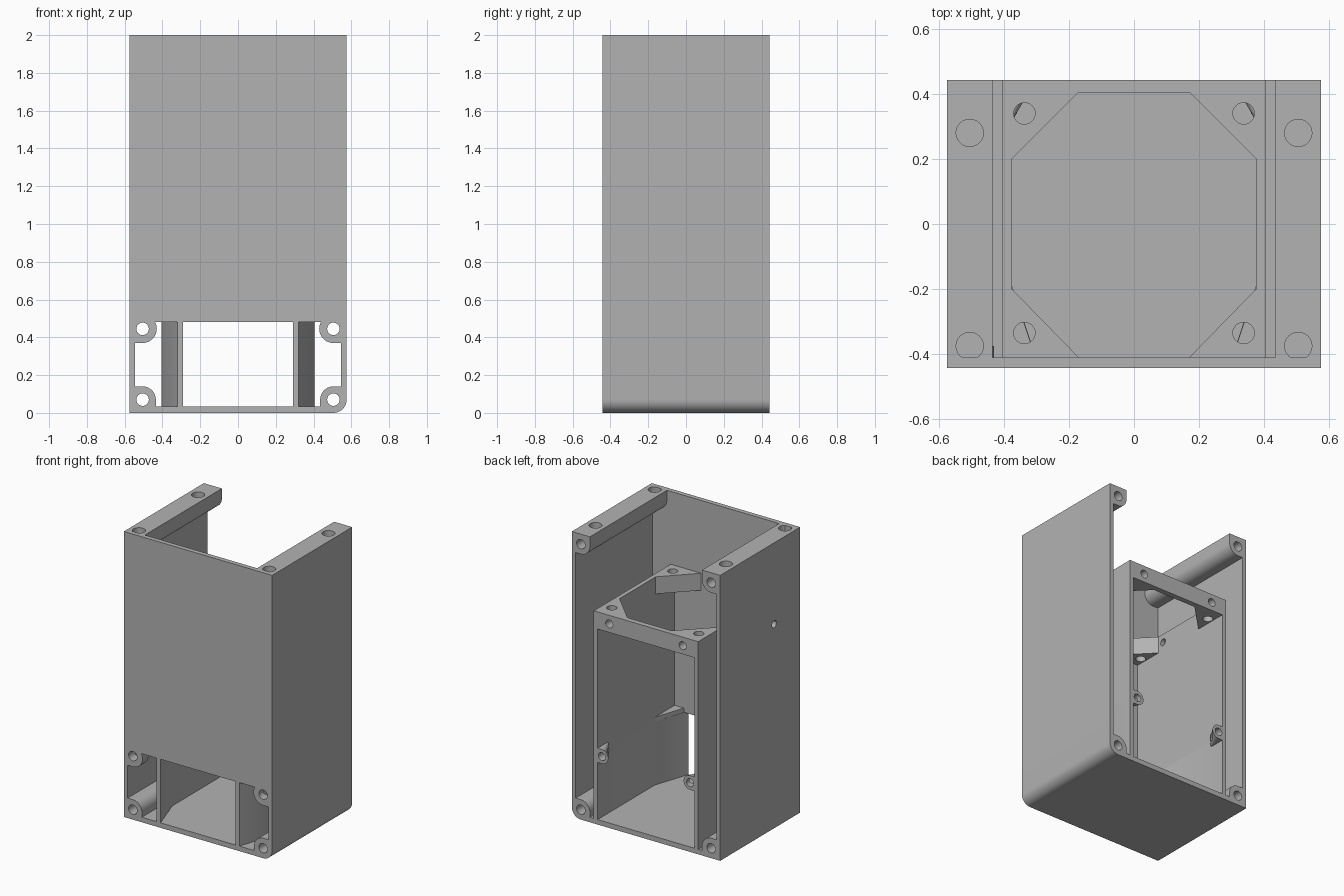
import bpy, bmesh, math
from mathutils import Matrix, Vector

old = bpy.data.objects.get("Cube")
if old:
    bpy.data.objects.remove(old, do_unlink=True)

# One plain grey plastic
grey = bpy.data.materials.new("grey_plastic")
grey.use_nodes = True
grey.diffuse_color = (0.45, 0.45, 0.45, 1)
grey.node_tree.nodes["Principled BSDF"].inputs["Base Color"].default_value = (0.45, 0.45, 0.45, 1)

W, D, H = 0.575, 0.443, 2.0      # half width, half depth, height
IN_X, FRONT, FLOOR = 0.545, -0.41, 0.035
SILL = 0.48                      # top of the front window
BOX_IN, BOX_OUT, BOX_TOP, BAR = 0.375, 0.405, 1.49, 1.37
SCREW_X, R = 0.505, 0.07


def add(name, bm):
    bmesh.ops.recalc_face_normals(bm, faces=bm.faces)
    mesh = bpy.data.meshes.new(name)
    bm.to_mesh(mesh)
    bm.free()
    mesh.materials.append(grey)
    obj = bpy.data.objects.new(name, mesh)
    bpy.context.collection.objects.link(obj)
    return obj


def prism(name, pts, axis, lo, hi, far=None):
    """Extrude a profile along y (x,z points) or z (x,y points); far remaps the end."""
    put = (lambda p, t: (p[0], t, p[1])) if axis == "y" else (lambda p, t: (p[0], p[1], t))
    bm = bmesh.new()
    a = [bm.verts.new(put(p, lo)) for p in pts]
    b = [bm.verts.new(put(far(p) if far else p, hi)) for p in pts]
    bm.faces.new(a)
    bm.faces.new(b[::-1])
    n = len(pts)
    for i in range(n):
        bm.faces.new((a[i], a[(i + 1) % n], b[(i + 1) % n], b[i]))
    return add(name, bm)


def rect(x0, x1, z0, z1):
    return [(x0, z0), (x1, z0), (x1, z1), (x0, z1)]


def arc(cx, cz, r, start, end, n=10):
    angles = [math.radians(start + (end - start) * i / n) for i in range(n + 1)]
    return [(cx + r * math.cos(t), cz + r * math.sin(t)) for t in angles]


def flip(pts, s):
    return [(p[0] * s, p[1]) for p in pts]


def drill(obj, start, direction, radius, depth):
    """Cut a round hole that starts just outside the given point."""
    d = Vector(direction)
    centre = Vector(start) + d * (depth / 2 - 0.01)
    bm = bmesh.new()
    bmesh.ops.create_cone(bm, cap_ends=True, segments=24, radius1=radius, radius2=radius,
                          depth=depth + 0.02,
                          matrix=Matrix.Translation(centre) @ d.to_track_quat("Z", "Y").to_matrix().to_4x4())
    cutter = add("hole_cutter", bm)
    cutter.hide_render = True
    mod = obj.modifiers.new("hole", "BOOLEAN")
    mod.operation, mod.solver, mod.object = "DIFFERENCE", "EXACT", cutter
    bpy.context.view_layer.objects.active = obj
    bpy.ops.object.modifier_apply(modifier=mod.name)
    bpy.data.objects.remove(cutter, do_unlink=True)


# Outer shell: U section with screw channels in all four corners
inner = ([(W, H), (SCREW_X - R, H)] + arc(SCREW_X, H - R, R, 180, 270)
         + [(IN_X, H - 2 * R), (IN_X, 2 * R)]
         + arc(SCREW_X, R, R, 90, 180) + [(SCREW_X - R, FLOOR)])
right = arc(SCREW_X, R, R, 270, 360) + inner
left = flip([(W, 0)] + inner, -1)
shell = prism("outer_shell", right + left[::-1], "y", -D, D)
for s in (-1, 1):
    drill(shell, (s * SCREW_X, -D, R), (0, 1, 0), 0.033, 2 * D + 0.02)
    drill(shell, (s * SCREW_X, D, H - R), (0, -1, 0), 0.033, 0.1)
    for y in (0.28, -0.375):
        drill(shell, (s * SCREW_X, y, H), (0, 0, -1), 0.042, 0.1)
drill(shell, (-W, -0.155, 1.43), (1, 0, 0), 0.025, 0.06)

# Front wall above the window
prism("front_panel", rect(-IN_X - 0.01, IN_X + 0.01, SILL, H), "y", -D, FRONT)

for s, side in ((-1, "right"), (1, "left")):
    # Screw boss at the upper corner of the window, tapered on one side
    z = 0.445
    boss = flip([(0.56, z - 0.075)] + arc(SCREW_X, z, 0.075, 270, 90, 20) + [(0.56, z + 0.075)], s)
    if s > 0:
        b = prism("window_boss_" + side, boss, "y", -D, -0.31,
                  lambda p: (0.56 + (p[0] - 0.56) * 0.1, p[1]))
    else:
        b = prism("window_boss_" + side, boss, "y", -D, -0.375)
    drill(b, (s * SCREW_X, -D, z), (0, 1, 0), 0.033, 0.2)

    # Inner box side wall, funnelled towards the window at the bottom
    wall = prism("box_wall_" + side, flip(rect(BOX_IN, BOX_OUT, FRONT - 0.01, D), s),
                 "z", SILL, BOX_TOP)
    if s < 0:
        drill(wall, (-BOX_OUT, -0.155, 1.43), (1, 0, 0), 0.025, 0.06)
    funnel = [(BOX_IN, D), (BOX_OUT, D), (BOX_OUT, -0.19), (0.32, -D), (0.29, -D), (BOX_IN, -0.19)]
    prism("funnel_wall_" + side, flip(funnel, s), "z", FLOOR - 0.01, SILL)
    ledge = [(0.3, FRONT - 0.01), (BOX_OUT, FRONT - 0.01), (BOX_OUT, -0.19), (BOX_IN, -0.19)]
    prism("funnel_ledge_" + side, flip(ledge, s), "z", SILL, SILL + 0.03)

    # Triangular mounting corners on top of the box
    for end, y0, y1, hole_y, word in ((1, 0.405, 0.2, 0.34, "back"), (-1, FRONT, -0.2, -0.335, "front")):
        tri = [(0.17, y0), (BOX_IN, y0), (BOX_IN, y1)]
        g = prism("box_corner_%s_%s" % (word, side), flip(tri, s), "z", BAR, BOX_TOP)
        drill(g, (s * 0.337, hole_y, BOX_TOP), (0, 0, -1), 0.033, 0.2)
        if end > 0:
            drill(g, (s * 0.285, D, 1.43), (0, -1, 0), 0.028, 0.1)

    # Tapered screw boss inside the back opening
    z, r = 0.485, 0.05
    boss = flip([(0.39, z - r)] + arc(0.342, z, r, 270, 90, 20) + [(0.39, z + r)], s)
    b = prism("box_boss_" + side, boss, "y", D, 0.31,
              lambda p, s=s: (s * 0.39 + (p[0] - s * 0.39) * 0.1, p[1]))
    drill(b, (s * 0.342, D, z), (0, -1, 0), 0.028, 0.1)

# Cross bar over the back opening of the box
bar = prism("box_back_bar", rect(-BOX_IN, BOX_IN, BAR, BOX_TOP), "y", 0.405, D)
for s in (-1, 1):
    drill(bar, (s * 0.285, D, 1.43), (0, -1, 0), 0.028, 0.1)

# Smooth the round parts, keep the edges crisp
for obj in bpy.context.collection.objects:
    if obj.type == "MESH" and obj.data.materials and obj.data.materials[0] == grey:
        bpy.ops.object.select_all(action="DESELECT")
        obj.select_set(True)
        bpy.context.view_layer.objects.active = obj
        bpy.ops.object.shade_smooth_by_angle(angle=math.radians(30))
